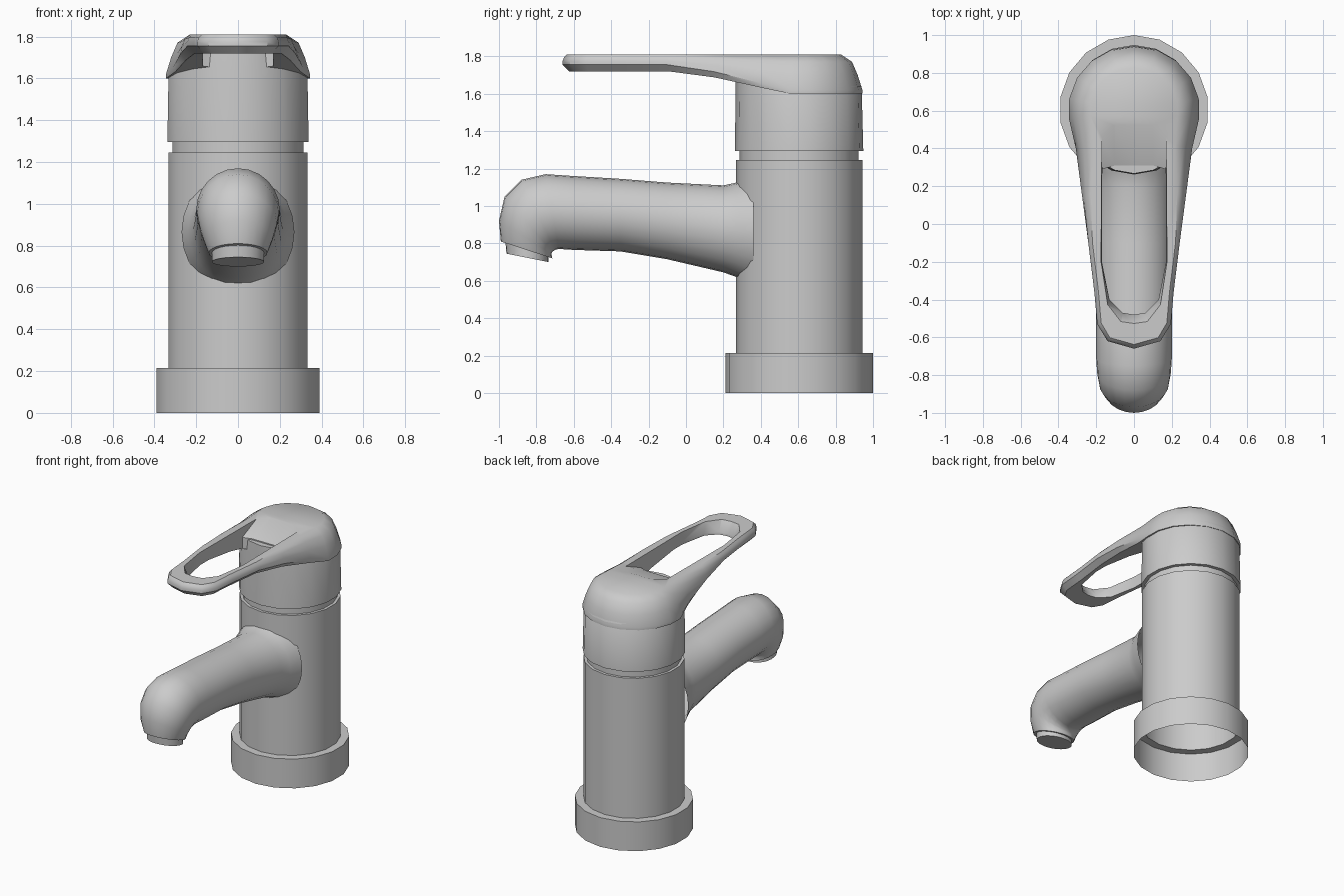
import bpy, bmesh, math
from mathutils import Vector

if "Cube" in bpy.data.objects:
    bpy.data.objects.remove(bpy.data.objects["Cube"])

CY = 0.605   # y of the body axis
SIDES = 18


def loft(name, rings, cap_start=False, cap_end=False):
    """Skin a list of equally long closed rings; caps are strips across the x mirror."""
    bm = bmesh.new()
    vs = [[bm.verts.new(p) for p in r] for r in rings]
    n = len(vs[0])
    for a, b in zip(vs, vs[1:]):
        for i in range(n):
            j = (i + 1) % n
            bm.faces.new((a[i], a[j], b[j], b[i]))
    for ring, wanted in ((vs[0], cap_start), (vs[-1], cap_end)):
        if wanted:
            for i in range(n // 2):
                quad = [ring[i], ring[i + 1], ring[n - i - 1], ring[-i]]
                bm.faces.new(list(dict.fromkeys(quad)))
    bmesh.ops.recalc_face_normals(bm, faces=bm.faces)
    me = bpy.data.meshes.new(name)
    bm.to_mesh(me)
    bm.free()
    ob = bpy.data.objects.new(name, me)
    bpy.context.collection.objects.link(ob)
    return ob


def smooth(ob, angle=35):
    bpy.ops.object.select_all(action='DESELECT')
    ob.select_set(True)
    bpy.context.view_layer.objects.active = ob
    bpy.ops.object.shade_smooth_by_angle(angle=math.radians(angle))


def circle(r, z, cy=CY):
    return [(r * math.sin(2 * math.pi * i / SIDES), cy + r * math.cos(2 * math.pi * i / SIDES), z)
            for i in range(SIDES)]


def mirrored(half):
    """Close a right-hand outline whose first and last points lie on x = 0."""
    return half + [(-x, y) for x, y in half[-2:0:-1]]


# Base collar, tube and neck, open underneath
smooth(loft("base_and_body", [circle(r, z) for r, z in (
    (0.395, 0), (0.395, 0.215), (0.338, 0.215), (0.338, 1.245),
    (0.318, 1.245), (0.318, 1.31))]))

# Head core, rounded off under the lever
smooth(loft("head", [circle(r, z, c) for r, z, c in (
    (0.318, 1.295, CY), (0.343, 1.295, CY), (0.337, 1.64, 0.602), (0.30, 1.73, 0.567))],
    cap_end=True), 50)

# Spout: each section is top y, top z, bottom y, bottom z, half width
sections = [
    (0.36, 1.16, 0.36, 0.57, 0.27), (0.27, 1.125, 0.27, 0.62, 0.24),
    (0.20, 1.11, 0.20, 0.645, 0.215), (-0.10, 1.125, -0.10, 0.715, 0.205),
    (-0.35, 1.145, -0.35, 0.757, 0.20), (-0.60, 1.16, -0.60, 0.765, 0.20),
    (-0.75, 1.17, -0.68, 0.77, 0.20), (-0.88, 1.14, -0.70, 0.765, 0.195),
    (-0.97, 1.05, -0.715, 0.755, 0.185), (-1.00, 0.92, -0.72, 0.745, 0.165),
    (-0.99, 0.81, -0.715, 0.72, 0.14)]
nozzle = [(-0.99, 0.81, -0.715, 0.72, 0.14), (-0.965, 0.802, -0.735, 0.727, 0.125),
          (-0.96, 0.745, -0.735, 0.70, 0.125)]


def ellipse(ty, tz, by, bz, w, n=24):
    top, bot = Vector((0, ty, tz)), Vector((0, by, bz))
    mid, half = (top + bot) / 2, (top - bot) / 2
    return [mid + half * math.cos(2 * math.pi * i / n) + Vector((w * math.sin(2 * math.pi * i / n), 0, 0))
            for i in range(n)]


smooth(loft("spout", [ellipse(*s) for s in sections]), 50)
smooth(loft("spout_nozzle", [ellipse(*s) for s in nozzle], cap_end=True))

# Lever and dome: one outline, inset and raised through five levels
half = [(0.348 * math.sin(math.radians(a)), CY + 0.338 * math.cos(math.radians(a)))
        for a in (0, 20, 40, 60, 80, 98)]
half += [(0.308, 0.40), (0.275, 0.15), (0.242, -0.10), (0.21, -0.36), (0.195, -0.53),
         (0.14, -0.62), (0, -0.66)]
outline = mirrored(half)
head_levels = [(0.0, 1.60), (0.0, 1.62), (0.025, 1.70), (0.055, 1.77), (0.115, 1.81)]
lever_levels = [(0.035, 1.72), (0.0, 1.755), (0.0, 1.775), (0.008, 1.795), (0.022, 1.81)]


def lever_ring(head_lv, lever_lv):
    ring = []
    n = len(outline)
    for i, (x, y) in enumerate(outline):
        t = Vector(outline[(i + 1) % n]) - Vector(outline[i - 1])
        t.normalize()
        w = min(max(y / 0.55, 0), 1)
        inset = lever_lv[0] + (head_lv[0] - lever_lv[0]) * w
        z = lever_lv[1] + (head_lv[1] - lever_lv[1]) * w
        ring.append((x + t.y * inset, y - t.x * inset, z))
    return ring


lever = loft("lever", [lever_ring(h, l) for h, l in zip(head_levels, lever_levels)], True, True)

# Slot through the lever, with a sloping scoop into the dome
low = mirrored([(0, 0.31), (0.10, 0.31), (0.168, 0.29), (0.17, -0.20), (0.13, -0.40), (0.06, -0.47), (0, -0.48)])
high = mirrored([(0, 0.54), (0.10, 0.54), (0.17, 0.47), (0.175, -0.20), (0.14, -0.43), (0.07, -0.52), (0, -0.53)])
cutter = loft("slot_cutter", [[(x, y, z) for x, y in o] for o, z in ((low, 1.5), (low, 1.738), (high, 1.815))],
              True, True)
mod = lever.modifiers.new("slot", 'BOOLEAN')
mod.operation = 'DIFFERENCE'
mod.solver = 'EXACT'
mod.object = cutter
bpy.context.view_layer.objects.active = lever
bpy.ops.object.modifier_apply(modifier="slot")
bpy.data.objects.remove(cutter)
smooth(lever, 40)
